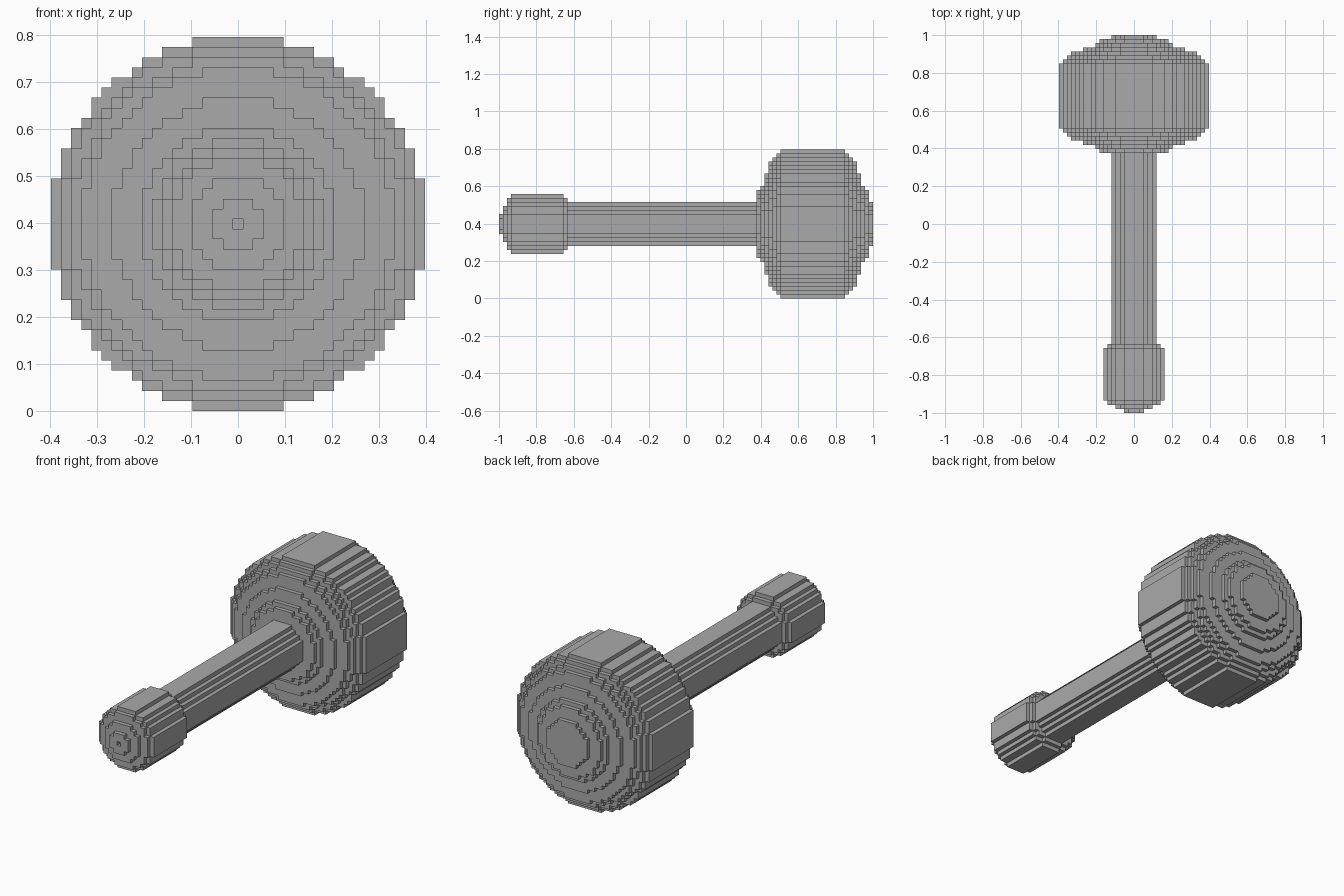
import bpy
import bmesh
import math

if "Cube" in bpy.data.objects:
    bpy.data.objects.remove(bpy.data.objects["Cube"])

U = 2 / 93          # size of one block
CENTRE = 18.5 * U   # height of the long axis

grey = bpy.data.materials.new("plain_grey")
grey.use_nodes = True
colour = (0.4, 0.4, 0.4, 1)
grey.diffuse_color = colour
grey.node_tree.nodes["Principled BSDF"].inputs["Base Color"].default_value = colour


def stepped_disc(radius):
    """Outline of a disc made of square blocks, as (x, z) points in blocks."""
    top = int(radius)
    half = lambda row: math.floor(math.sqrt(radius ** 2 - row ** 2)) + 0.5
    right = []
    for row in range(-top, top + 1):
        for z in (row - 0.5, row + 0.5):
            right.append((half(row), z))
    points = right + [(-x, z) for x, z in reversed(right)]
    # keep only the true corners
    n = len(points)
    corners = []
    for i, (x, z) in enumerate(points):
        (ax, az), (bx, bz) = points[i - 1], points[(i + 1) % n]
        if (x, z) == (ax, az):
            continue
        if (ax == x == bx) or (az == z == bz):
            continue
        corners.append((x, z))
    return corners


def build(name, start, layers):
    """Stack stepped discs along y; layers are (radius, length) in blocks."""
    bm = bmesh.new()
    pos = start
    for radius, length in layers:
        y = pos * U - 1
        verts = [bm.verts.new((x * U, y, z * U + CENTRE))
                 for x, z in stepped_disc(radius)]
        face = bm.faces.new(verts)
        ext = bmesh.ops.extrude_face_region(bm, geom=[face], use_keep_orig=True)
        moved = [g for g in ext["geom"] if isinstance(g, bmesh.types.BMVert)]
        bmesh.ops.translate(bm, verts=moved, vec=(0, length * U, 0))
        pos += length
    bmesh.ops.recalc_face_normals(bm, faces=bm.faces)
    mesh = bpy.data.meshes.new(name)
    bm.to_mesh(mesh)
    bm.free()
    mesh.materials.append(grey)
    obj = bpy.data.objects.new(name, mesh)
    bpy.context.collection.objects.link(obj)
    return obj


# Grip end: tip with a small square socket, then the rounded pommel
tip = build("pommel_tip", 0, [(2.5, 1)])
cutter = build("socket_cutter", -1, [(0.5, 3)])
cutter.hide_render = True
cutter.hide_viewport = True
cutter.display_type = 'WIRE'
socket = tip.modifiers.new("socket", 'BOOLEAN')
socket.operation = 'DIFFERENCE'
socket.solver = 'EXACT'
socket.object = cutter
build("pommel", 1, [(4.5, 1), (6.5, 1), (7.5, 13), (6.5, 1)])

# Shaft
build("handle", 17, [(5.5, 47)])

# Head: stepped shoulders on both sides of a thick drum
shoulder = [(r, 1) for r in (8.5, 9.5, 12.5, 15.5, 16.5, 17.5)]
build("head", 64, shoulder + [(18.5, 16)] + shoulder[::-1] + [(5.5, 1)])
